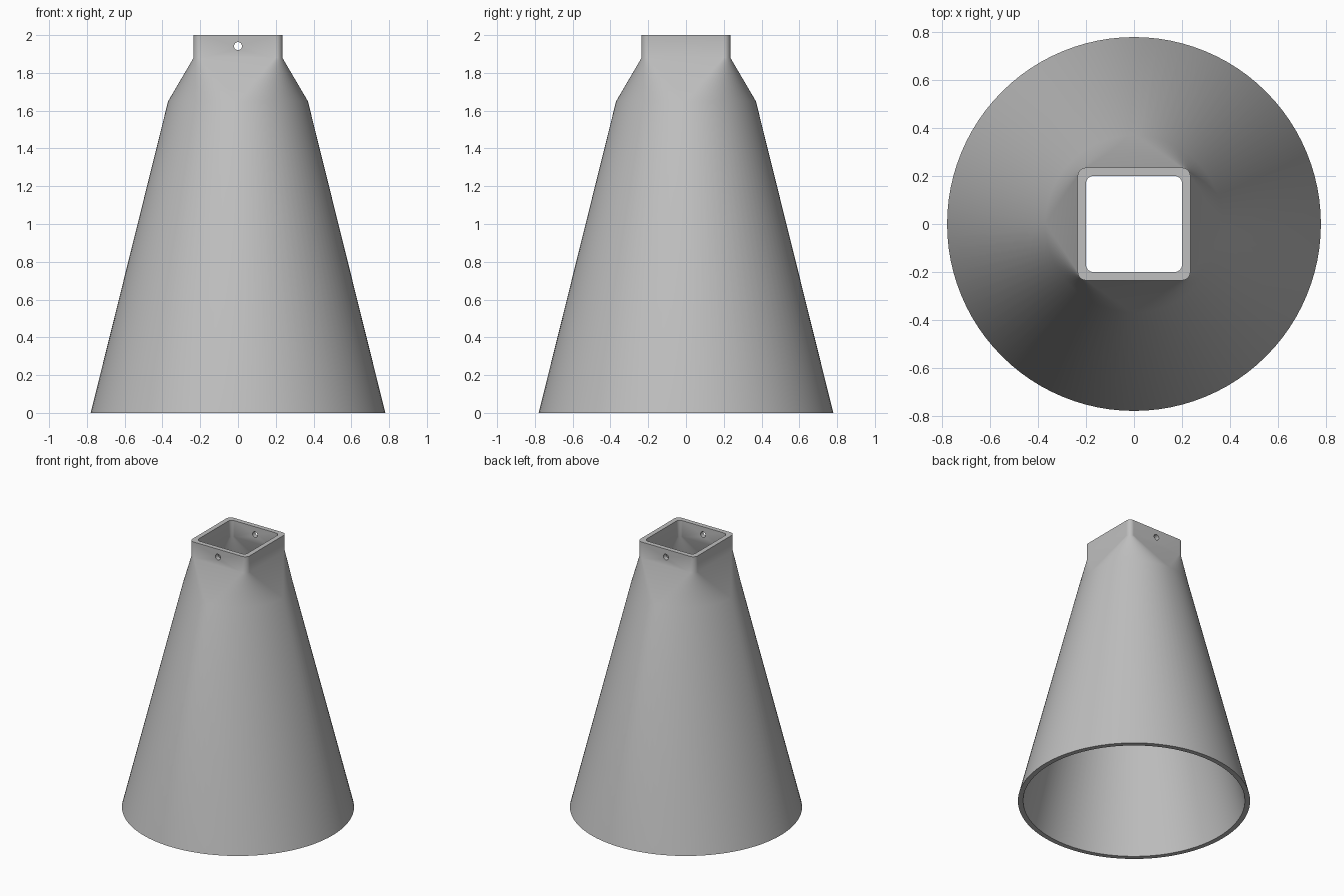
import bpy
import bmesh
from math import cos, sin, pi

cube = bpy.data.objects.get("Cube")
if cube:
    bpy.data.objects.remove(cube, do_unlink=True)

STEPS = 24      # segments per quarter turn
WALL = 0.035
TOP_Z, COLLAR_Z, SHOULDER_Z = 2.0, 1.88, 1.65

grey = bpy.data.materials.new("light_grey")
grey.use_nodes = True
grey.diffuse_color = (0.52, 0.52, 0.52, 1)
grey.node_tree.nodes["Principled BSDF"].inputs["Base Color"].default_value = grey.diffuse_color


def ring(bm, half, radius, z):
    """Rounded square; a circle when the corner radius equals the half width."""
    verts = []
    for quarter in range(4):
        mid = quarter * pi / 2 + pi / 4
        offset = (half - radius) * 2 ** 0.5
        for i in range(STEPS + 1):
            a = quarter * pi / 2 + i / STEPS * pi / 2
            verts.append(bm.verts.new((offset * cos(mid) + radius * cos(a),
                                       offset * sin(mid) + radius * sin(a), z)))
    return verts


# Cone, square transition and collar: outside going up, then inside going down
bm = bmesh.new()
rings = [
    ring(bm, 0.78, 0.78, 0),
    ring(bm, 0.37, 0.37, SHOULDER_Z),
    ring(bm, 0.235, 0.035, COLLAR_Z),
    ring(bm, 0.235, 0.035, TOP_Z),
    ring(bm, 0.20, 0.03, TOP_Z),
    ring(bm, 0.20, 0.03, COLLAR_Z),
    ring(bm, 0.37 - WALL, 0.37 - WALL, SHOULDER_Z),
    ring(bm, 0.78 - WALL, 0.78 - WALL, 0),
]
for low, high in zip(rings, rings[1:] + rings[:1]):
    count = len(low)
    for i in range(count):
        j = (i + 1) % count
        bm.faces.new((low[i], low[j], high[j], high[i]))
bmesh.ops.remove_doubles(bm, verts=bm.verts[:], dist=1e-5)
bmesh.ops.recalc_face_normals(bm, faces=bm.faces[:])
mesh = bpy.data.meshes.new("cone_adapter")
bm.to_mesh(mesh)
bm.free()
mesh.materials.append(grey)
body = bpy.data.objects.new("cone_adapter", mesh)
bpy.context.collection.objects.link(body)

# Pin hole drilled front to back through the collar
bpy.ops.mesh.primitive_cylinder_add(vertices=32, radius=0.021, depth=1,
                                    location=(0, 0, 1.942), rotation=(pi / 2, 0, 0))
cutter = bpy.context.object
cutter.name = "pin_hole_cutter"
cutter.hide_render = True
cutter.data.materials.append(grey)
drill = body.modifiers.new("pin_hole", 'BOOLEAN')
drill.operation = 'DIFFERENCE'
drill.solver = 'EXACT'
drill.object = cutter

bpy.ops.object.select_all(action='DESELECT')
body.select_set(True)
bpy.context.view_layer.objects.active = body
bpy.ops.object.modifier_apply(modifier=drill.name)
bpy.data.objects.remove(cutter, do_unlink=True)
bpy.ops.object.shade_smooth_by_angle(angle=pi / 6)
